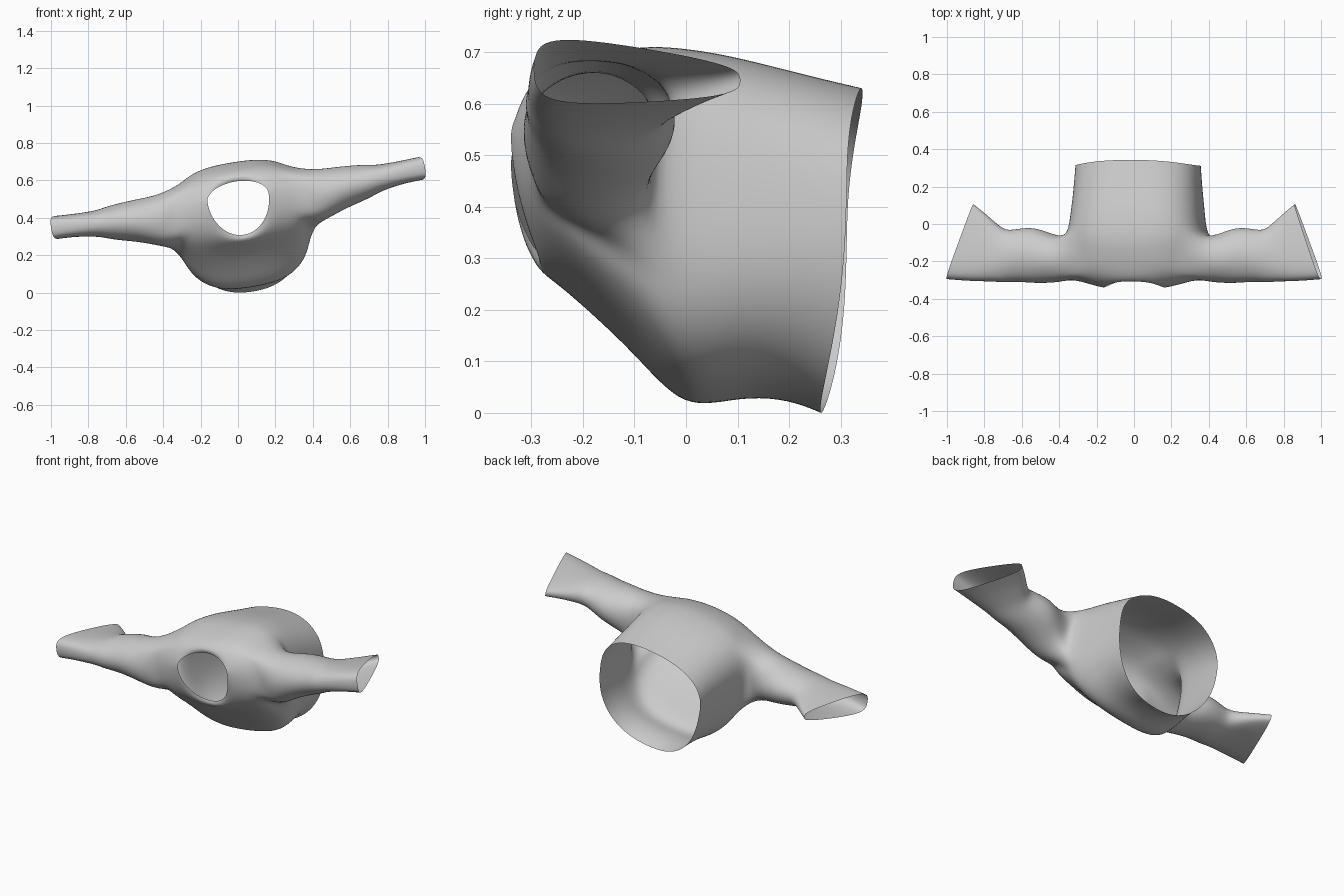
import bpy, bmesh
from math import sin, cos, pi, radians
from mathutils import Matrix

if "Cube" in bpy.data.objects:
    bpy.data.objects.remove(bpy.data.objects["Cube"])

HALF = 8  # columns from side line to top (and to bottom) of the half torso


def power(v, e):
    return (1 if v >= 0 else -1) * abs(v) ** e


# Torso rings, collar to hem:
# half width, top z, bottom z, widest z, y at top / side / bottom, squareness
TORSO = [
    (.166, .087, -.203, .00, -.300, -.340, -.280, 2.0),
    (.190, .108, -.228, -.02, -.312, -.336, -.288, 2.1),
    (.260, .140, -.252, -.04, -.282, -.318, -.252, 2.2),
    (.345, .160, -.280, -.05, -.230, -.295, -.200, 2.3),
    (.360, .175, -.332, -.06, -.180, -.240, -.145, 2.4),
    (.365, .188, -.392, -.07, -.120, -.170, -.090, 2.5),
    (.370, .192, -.446, -.08, -.070, -.105, -.045, 2.65),
    (.366, .190, -.485, -.09, -.020, -.050, .000, 2.75),
    (.355, .180, -.488, -.11, .060, .050, .050, 2.75),
    (.346, .160, -.474, -.12, .150, .140, .120, 2.65),
    (.338, .135, -.483, -.12, .250, .245, .200, 2.5),
    (.335, .115, -.511, -.12, .343, .312, .260, 2.3),
]
# Sleeve rings: x at front / back edge, y front, y back, centre z, half height, taper to back
SLEEVE = [
    (.420, .410, -.315, -.072, -.062, .145, 0),
    (.550, .530, -.318, -.018, -.039, .119, 0),
    (.640, .610, -.308, -.020, -.031, .105, 0),
    (.720, .680, -.314, -.034, -.024, .092, .05),
    (.770, .715, -.308, -.022, -.020, .080, .15),
    (.820, .755, -.308, .010, -.015, .074, .3),
    (.920, .810, -.304, .060, -.007, .068, .5),
    (1.013, .870, -.296, .107, -.003, .068, .65),
]
R0, R1 = 3, 7              # armhole rings
C0, C1 = HALF - 2, HALF + 4  # armhole columns

bm = bmesh.new()

# Half torso grid
grid = []
for w, top, bot, mid, yt, ys, yb, p in TORSO:
    row = []
    for i in range(2 * HALF + 1):
        t = -pi / 2 + pi * i / (2 * HALF)
        s = sin(t)
        x = w * power(cos(t), 2 / p) if 0 < i < 2 * HALF else 0
        z = mid + (top - mid if s > 0 else mid - bot) * power(s, 2 / p)
        y = ys + ((yt if s > 0 else yb) - ys) * s * s
        row.append(bm.verts.new((x, y, z)))
    grid.append(row)
for r in range(len(grid) - 1):
    for c in range(2 * HALF):
        if R0 <= r < R1 and C0 <= c < C1:
            continue
        bm.faces.new((grid[r][c], grid[r][c + 1], grid[r + 1][c + 1], grid[r + 1][c]))

# Armhole loop, walked back along the bottom, up, forward, down
nr, nc = R1 - R0, C1 - C0
loop, angles = [], []
for k in range(nr):
    loop.append(grid[R0 + k][C0]); angles.append(-135 + 90 * k / nr)
for k in range(nc):
    loop.append(grid[R1][C0 + k]); angles.append(-45 + 90 * k / nc)
for k in range(nr):
    loop.append(grid[R1 - k][C1]); angles.append(45 + 90 * k / nr)
for k in range(nc):
    loop.append(grid[R0][C1 - k]); angles.append(135 + 90 * k / nc)

# Sleeve lofted outward from the armhole, blunter towards the cuff
for xf, xb, yf, yb, zc, h, taper in SLEEVE:
    ring = []
    for a in angles:
        c, s = cos(radians(a)), sin(radians(a))
        blunt = 1 - .6 * taper
        u = (power(c, blunt) + 1) / 2
        ring.append(bm.verts.new((xf + (xb - xf) * u, yf + (yb - yf) * u,
                                  zc + h * power(s, blunt) * (1 + taper * .2 - taper * u))))
    n = len(ring)
    for k in range(n):
        j = (k + 1) % n
        bm.faces.new((loop[k], loop[j], ring[j], ring[k]))
    loop = ring

bmesh.ops.recalc_face_normals(bm, faces=bm.faces)
for f in bm.faces:
    f.smooth = True
mesh = bpy.data.meshes.new("sweater")
bm.to_mesh(mesh)
bm.free()
sweater = bpy.data.objects.new("sweater", mesh)
bpy.context.collection.objects.link(sweater)

# Mirror to the other side and smooth
mirror = sweater.modifiers.new("mirror", 'MIRROR')
mirror.use_clip = True
mirror.merge_threshold = .001
sub = sweater.modifiers.new("smooth", 'SUBSURF')
sub.levels = sub.render_levels = 2

# Tilt sideways, then rest the lowest point on the ground
tilt = Matrix.Rotation(radians(-9.2), 4, 'Y')
bpy.context.view_layer.update()
ev = sweater.evaluated_get(bpy.context.evaluated_depsgraph_get())
low = min((tilt @ v.co).z for v in ev.data.vertices)
sweater.matrix_world = Matrix.Translation((0, 0, -low)) @ tilt
